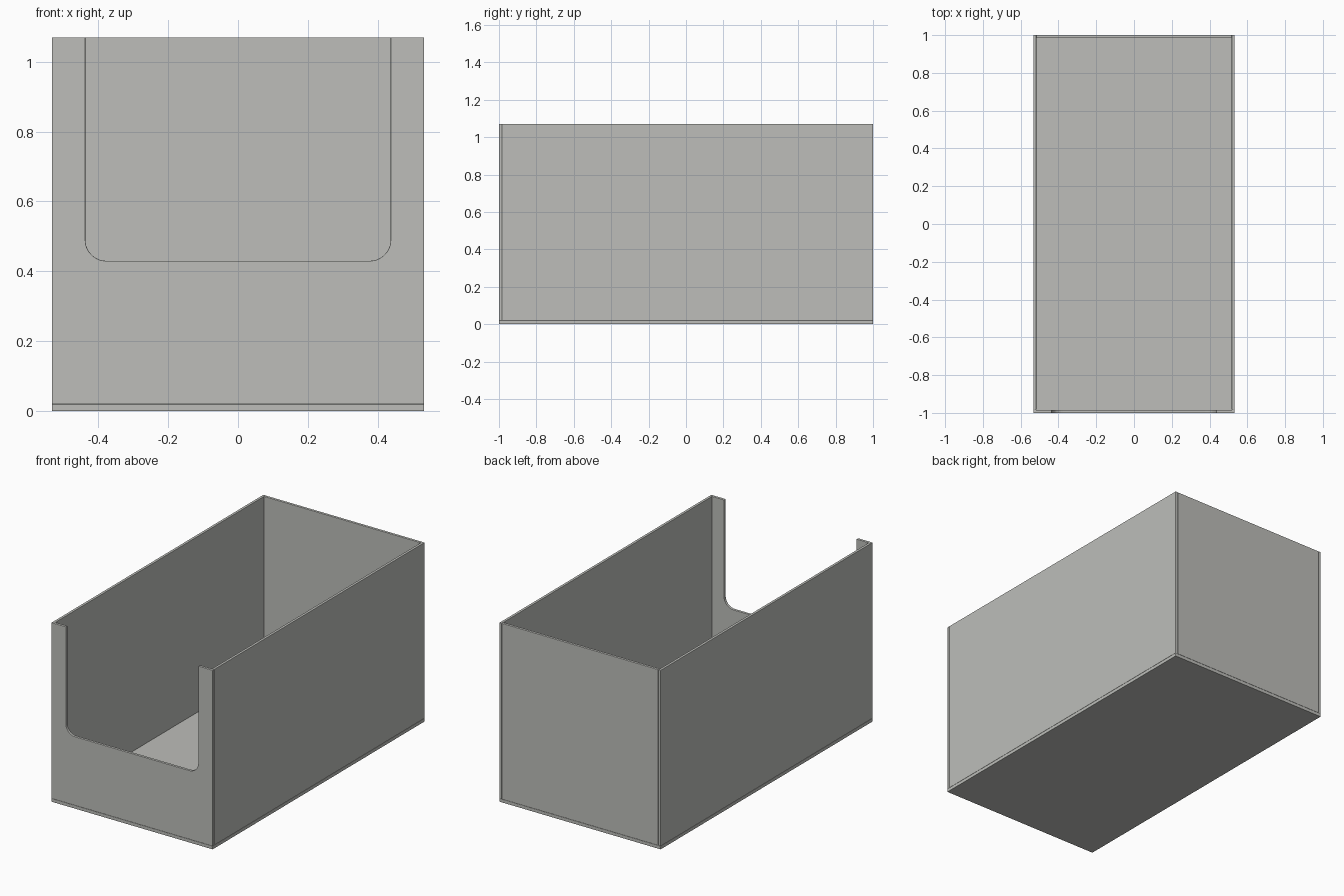
import bpy, bmesh, math

if "Cube" in bpy.data.objects:
    bpy.data.objects.remove(bpy.data.objects["Cube"])

W, L, H = 0.533, 1.0, 1.07     # half width, half length, height
T, FLOOR = 0.016, 0.02         # wall and floor thickness
CUT_X, CUT_Z, R = 0.437, 0.43, 0.06  # front opening half width, sill height, corner radius

grey = bpy.data.materials.new("light grey")
grey.diffuse_color = (0.51, 0.515, 0.49, 1)
grey.use_nodes = True
grey.node_tree.nodes["Principled BSDF"].inputs["Base Color"].default_value = grey.diffuse_color


def panel(name, outline, y0, y1):
    """Extrude an x-z outline from y0 to y1, with finely softened edges."""
    bm = bmesh.new()
    face = bm.faces.new([bm.verts.new((x, y0, z)) for x, z in outline])
    ext = bmesh.ops.extrude_face_region(bm, geom=[face])
    verts = [v for v in ext["geom"] if isinstance(v, bmesh.types.BMVert)]
    bmesh.ops.translate(bm, verts=verts, vec=(0, y1 - y0, 0))
    bmesh.ops.recalc_face_normals(bm, faces=bm.faces)
    mesh = bpy.data.meshes.new(name)
    bm.to_mesh(mesh)
    bm.free()
    mesh.materials.append(grey)
    ob = bpy.data.objects.new(name, mesh)
    bpy.context.collection.objects.link(ob)
    bev = ob.modifiers.new("soft_edges", "BEVEL")
    bev.width = 0.002
    bev.segments = 2
    bev.limit_method = "ANGLE"
    bev.angle_limit = math.radians(40)
    return ob


def rect(x0, x1, z0, z1):
    return [(x0, z0), (x1, z0), (x1, z1), (x0, z1)]


# Floor, side walls and back wall
panel("floor", rect(-W, W, 0, FLOOR), -L, L)
panel("left_wall", rect(-W, -W + T, FLOOR, H), -L + T, L)
panel("right_wall", rect(W - T, W, FLOOR, H), -L + T, L)
panel("back_wall", rect(-W + T, W - T, FLOOR, H), L - T, L)

# Front wall with a round-cornered opening
N = 10
right_arc = [(CUT_X - R + R * math.cos(a), CUT_Z + R - R * math.sin(a))
             for a in (math.pi / 2 * i / N for i in range(N + 1))]
half = [(W, FLOOR), (W, H), (CUT_X, H)] + right_arc
panel("front_wall", half + [(-x, z) for x, z in reversed(half)], -L, -L + T)
